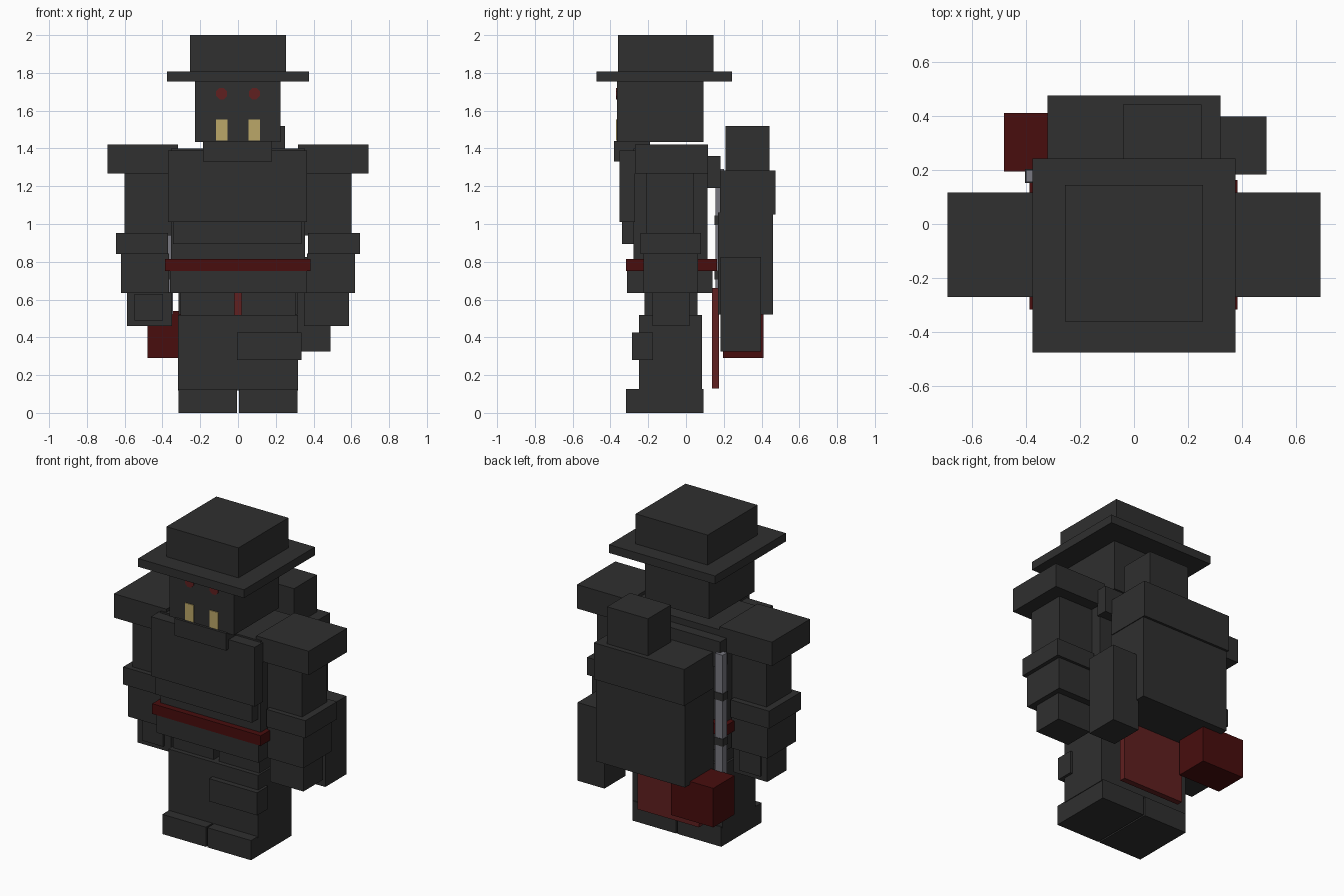
import bpy, bmesh, math
from mathutils import Matrix

cube = bpy.data.objects.get("Cube")
if cube:
    bpy.data.objects.remove(cube)


def material(name, rgb):
    m = bpy.data.materials.new(name)
    m.use_nodes = True
    m.diffuse_color = (*rgb, 1)
    m.node_tree.nodes["Principled BSDF"].inputs["Base Color"].default_value = (*rgb, 1)
    return m


CHARCOAL = material("charcoal", (0.029, 0.029, 0.029))
DARK_RED = material("dark red", (0.065, 0.004, 0.004))
CLOTH_RED = material("cloth red", (0.115, 0.014, 0.014))
BONE = material("bone yellow", (0.50, 0.39, 0.14))
STEEL = material("steel", (0.19, 0.19, 0.22))


def finish(name, bm, mat):
    mesh = bpy.data.meshes.new(name)
    bm.to_mesh(mesh)
    bm.free()
    mesh.materials.append(mat)
    bpy.context.scene.collection.objects.link(bpy.data.objects.new(name, mesh))


def box(name, x, y, z, mat=CHARCOAL):
    """Box from (min, max) ranges on each axis."""
    bm = bmesh.new()
    bmesh.ops.create_cube(bm, size=1)
    for v in bm.verts:
        v.co = [r[0] if c < 0 else r[1] for c, r in zip(v.co, (x, y, z))]
    finish(name, bm, mat)


def pair(name, x, y, z, mat=CHARCOAL):
    """Box on the left (+x) and its mirror on the right."""
    box("left_" + name, x, y, z, mat)
    box("right_" + name, (-x[1], -x[0]), y, z, mat)


# Hat and head
box("hat_crown", (-0.255, 0.255), (-0.36, 0.145), (1.80, 2.0))
box("hat_brim", (-0.375, 0.375), (-0.475, 0.243), (1.755, 1.808))
box("head", (-0.228, 0.226), (-0.365, 0.092), (1.435, 1.76))
pair("fang", (0.056, 0.117), (-0.37, -0.362), (1.443, 1.553), BONE)

# Eyes: thin octagonal plates on the face
for side, sx in (("left", 1), ("right", -1)):
    bm = bmesh.new()
    bmesh.ops.create_cone(bm, cap_ends=True, segments=8, radius1=0.032, radius2=0.032, depth=0.008)
    bm.transform(Matrix.Translation((sx * 0.087, -0.366, 1.69))
                 @ Matrix.Rotation(math.pi / 2, 4, 'X')
                 @ Matrix.Rotation(math.pi / 8, 4, 'Z'))
    finish(side + "_eye", bm, CLOTH_RED)

# Torso and armour plates
box("torso", (-0.355, 0.355), (-0.278, 0.115), (0.80, 1.40))
box("collar", (-0.185, 0.18), (-0.38, -0.19), (1.33, 1.44))
box("chest_plate", (-0.37, 0.365), (-0.352, -0.27), (1.01, 1.39))
box("belly_plate", (-0.345, 0.337), (-0.34, -0.27), (0.895, 1.015))
box("belt", (-0.386, 0.383), (-0.317, 0.163), (0.75, 0.815), DARK_RED)
box("hips", (-0.36, 0.365), (-0.312, 0.14), (0.635, 0.77))
box("back_strap", (-0.37, 0.37), (0.11, 0.182), (1.19, 1.36))
box("back_cloth", (-0.215, 0.22), (0.138, 0.176), (0.13, 0.66), CLOTH_RED)

# Arms
pair("shoulder_pad", (0.318, 0.69), (-0.27, 0.117), (1.267, 1.42))
pair("upper_arm", (0.35, 0.60), (-0.208, 0.042), (0.94, 1.28))
pair("elbow_guard", (0.37, 0.645), (-0.24, 0.08), (0.84, 0.952))
pair("forearm", (0.365, 0.62), (-0.225, 0.063), (0.635, 0.845))
pair("hand", (0.35, 0.588), (-0.178, 0.018), (0.46, 0.64))
box("right_hand_plate", (-0.547, -0.397), (-0.19, 0.03), (0.488, 0.63))

# Legs
pair("thigh", (0.018, 0.305), (-0.22, 0.062), (0.50, 0.65))
pair("shin", (0.0, 0.318), (-0.25, 0.085), (0.118, 0.518))
pair("boot", (0.005, 0.314), (-0.317, 0.092), (0.0, 0.126))
box("knee_pad", (-0.005, 0.335), (-0.285, -0.175), (0.28, 0.425))

# Backpack
box("backpack", (-0.315, 0.315), (0.17, 0.46), (0.52, 1.06))
box("backpack_lid", (-0.32, 0.32), (0.18, 0.475), (1.05, 1.283))
box("backpack_top_box", (-0.04, 0.25), (0.21, 0.442), (1.27, 1.52))
box("side_pouch", (0.30, 0.49), (0.183, 0.397), (0.325, 0.826))
box("hanging_red_box", (-0.48, -0.18), (0.195, 0.41), (0.29, 0.54), DARK_RED)

# Steel rod with dark bands beside the backpack
box("steel_rod", (-0.40, -0.345), (0.155, 0.2), (0.52, 1.29), STEEL)
for i, z in enumerate((0.73, 1.02)):
    box(f"rod_band_{i + 1}", (-0.403, -0.342), (0.152, 0.203), (z - 0.024, z + 0.024))
